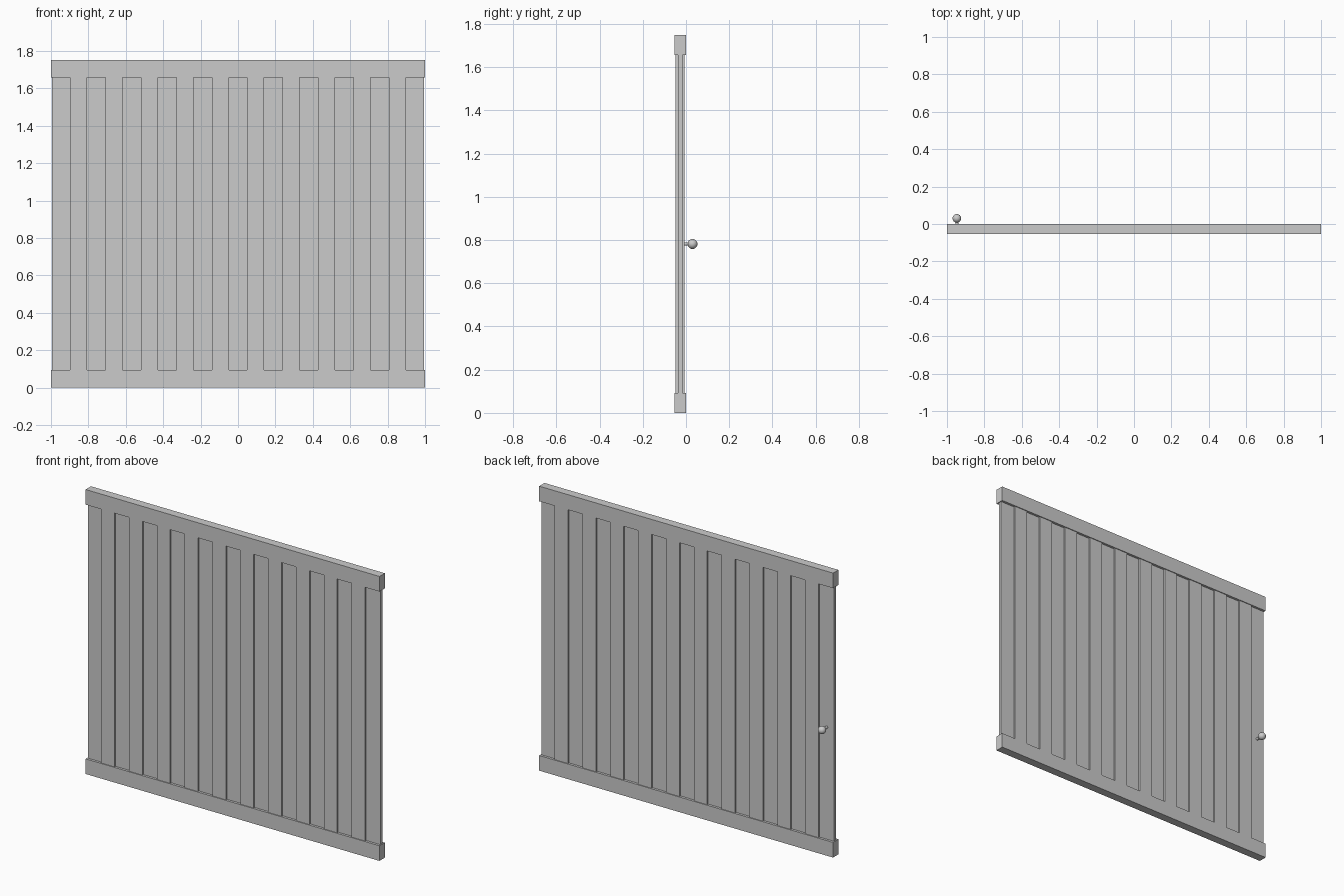
import bpy
import math

if "Cube" in bpy.data.objects:
    bpy.data.objects.remove(bpy.data.objects["Cube"])

Y_MID = -0.027      # centre plane of the panel
TOP = 1.75
RAIL_H = 0.093


def box(name, x, y, z):
    """Box from (min, max) ranges."""
    bpy.ops.mesh.primitive_cube_add(
        size=1, location=[(r[0] + r[1]) / 2 for r in (x, y, z)])
    ob = bpy.context.object
    ob.name = name
    ob.scale = [r[1] - r[0] for r in (x, y, z)]
    bpy.ops.object.transform_apply(location=False, rotation=False, scale=True)
    return ob


def around(half):
    return (Y_MID - half, Y_MID + half)


# Top and bottom rails
box("bottom_rail", (-1, 1), around(0.026), (0, RAIL_H))
box("top_rail", (-1, 1), around(0.026), (TOP - RAIL_H, TOP))

# Thin core panel, visible between the slats and at both ends
inner_z = (RAIL_H - 0.01, TOP - RAIL_H + 0.01)
box("core_panel", (-0.995, 0.995), around(0.011), inner_z)

# Raised slats, showing on both faces
slat = box("slats", (-0.898, -0.807), around(0.021), inner_z)
rep = slat.modifiers.new("repeat", 'ARRAY')
rep.count = 10
rep.use_relative_offset = False
rep.use_constant_offset = True
rep.constant_offset_displace = (0.18945, 0, 0)

# Round knob on a short stem, on the back
bpy.ops.mesh.primitive_cylinder_add(
    vertices=16, radius=0.008, depth=0.036,
    location=(-0.947, 0.0, 0.782), rotation=(math.pi / 2, 0, 0))
bpy.context.object.name = "knob_stem"
bpy.ops.object.shade_smooth_by_angle()
bpy.ops.mesh.primitive_uv_sphere_add(
    segments=24, ring_count=12, radius=0.023, location=(-0.947, 0.03, 0.782))
bpy.context.object.name = "knob"
bpy.ops.object.shade_smooth_by_angle()
